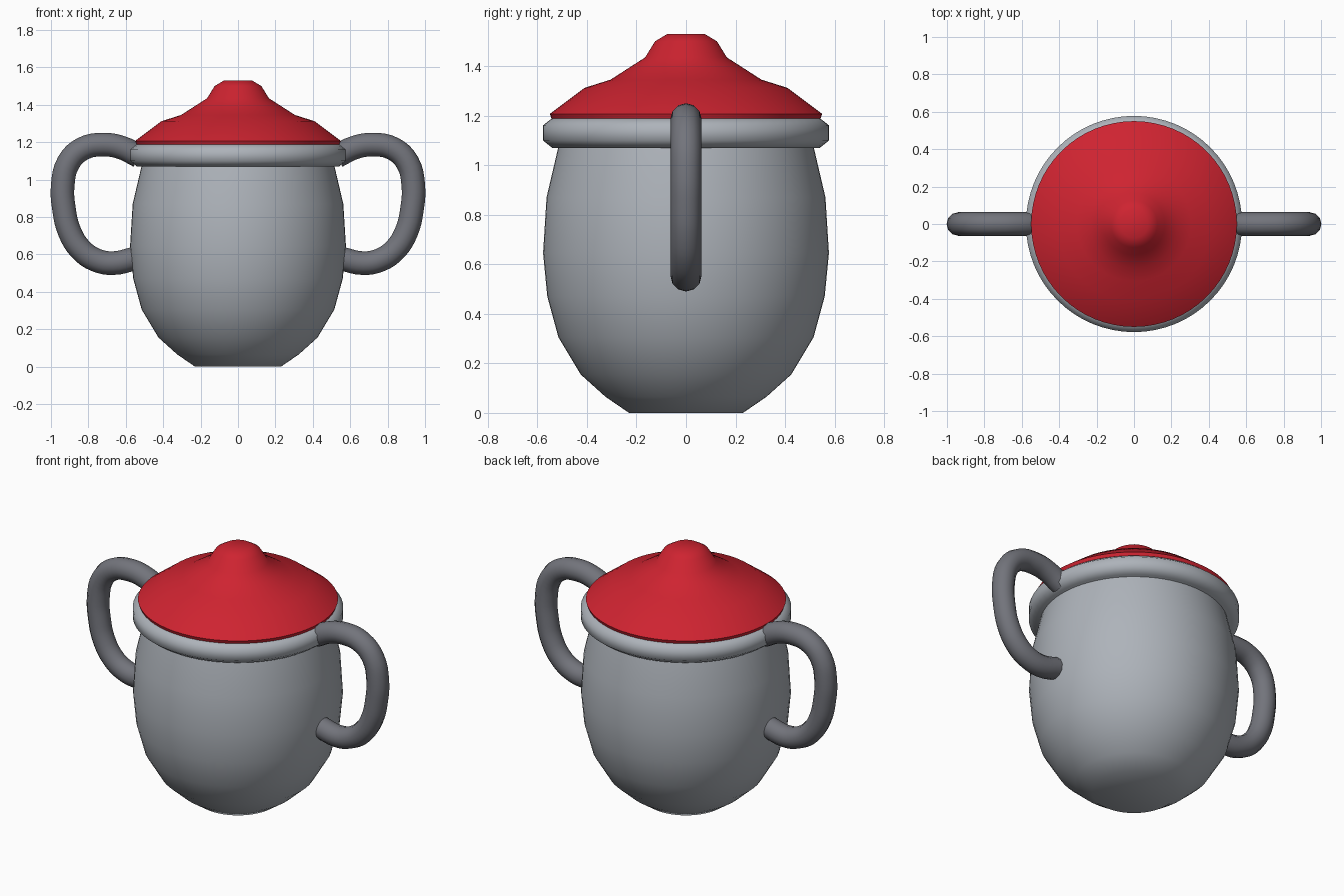
import bpy
import math

cube = bpy.data.objects.get("Cube")
if cube:
    bpy.data.objects.remove(cube, do_unlink=True)


def make_material(name, color):
    mat = bpy.data.materials.new(name)
    mat.use_nodes = True
    mat.diffuse_color = (*color, 1)
    mat.node_tree.nodes["Principled BSDF"].inputs["Base Color"].default_value = (*color, 1)
    return mat


grey = make_material("light grey", (0.42, 0.45, 0.49))
dark = make_material("dark grey", (0.17, 0.175, 0.2))
red = make_material("red", (0.62, 0.017, 0.03))


def smooth(obj, degrees):
    bpy.ops.object.select_all(action="DESELECT")
    obj.select_set(True)
    bpy.context.view_layer.objects.active = obj
    bpy.ops.object.shade_smooth_by_angle(angle=math.radians(degrees))


def lathe(name, profile, mat, degrees=50, segments=64):
    """Turn a (radius, height) profile around z, with flat end caps."""
    verts, faces = [], []
    for r, z in profile:
        for i in range(segments):
            a = math.tau * i / segments
            verts.append((r * math.cos(a), r * math.sin(a), z))
    for row in range(len(profile) - 1):
        for i in range(segments):
            j = (i + 1) % segments
            a, b = row * segments, (row + 1) * segments
            faces.append((a + i, a + j, b + j, b + i))
    faces.append(tuple(reversed(range(segments))))
    faces.append(tuple(range(len(verts) - segments, len(verts))))
    mesh = bpy.data.meshes.new(name)
    mesh.from_pydata(verts, [], faces)
    mesh.materials.append(mat)
    obj = bpy.data.objects.new(name, mesh)
    bpy.context.collection.objects.link(obj)
    smooth(obj, degrees)
    return obj


# Rounded pot body
lathe("pot_body", [(0.23, 0), (0.325, 0.065), (0.425, 0.155), (0.515, 0.305),
                   (0.56, 0.47), (0.577, 0.645), (0.563, 0.87), (0.515, 1.075)], grey, 35)

# Collar around the mouth
lathe("rim", [(0.54, 1.07), (0.578, 1.1), (0.578, 1.16), (0.54, 1.19)], grey, 55)

# Lid with its knob
lathe("lid", [(0.54, 1.18), (0.55, 1.207), (0.41, 1.312), (0.305, 1.345), (0.235, 1.39),
              (0.165, 1.435), (0.125, 1.5), (0.075, 1.53)], red, 45)

# Pair of looped handles
path = [(0.53, 1.125), (0.62, 1.17), (0.72, 1.187), (0.83, 1.165), (0.907, 1.09),
        (0.937, 0.97), (0.93, 0.84), (0.9, 0.72), (0.84, 0.625), (0.76, 0.57),
        (0.67, 0.553), (0.55, 0.578)]
for name, side in (("left_handle", 1), ("right_handle", -1)):
    curve = bpy.data.curves.new(name, "CURVE")
    curve.dimensions = "3D"
    curve.bevel_depth = 0.063
    curve.bevel_resolution = 4
    curve.use_fill_caps = True
    curve.resolution_u = 4
    spline = curve.splines.new("BEZIER")
    spline.bezier_points.add(len(path) - 1)
    for point, (x, z) in zip(spline.bezier_points, path):
        point.co = (side * x, 0, z)
        point.handle_left_type = point.handle_right_type = "AUTO"
    curve.materials.append(dark)
    handle = bpy.data.objects.new(name, curve)
    bpy.context.collection.objects.link(handle)
    bpy.ops.object.select_all(action="DESELECT")
    handle.select_set(True)
    bpy.context.view_layer.objects.active = handle
    bpy.ops.object.convert(target="MESH")
    smooth(bpy.context.object, 50)
